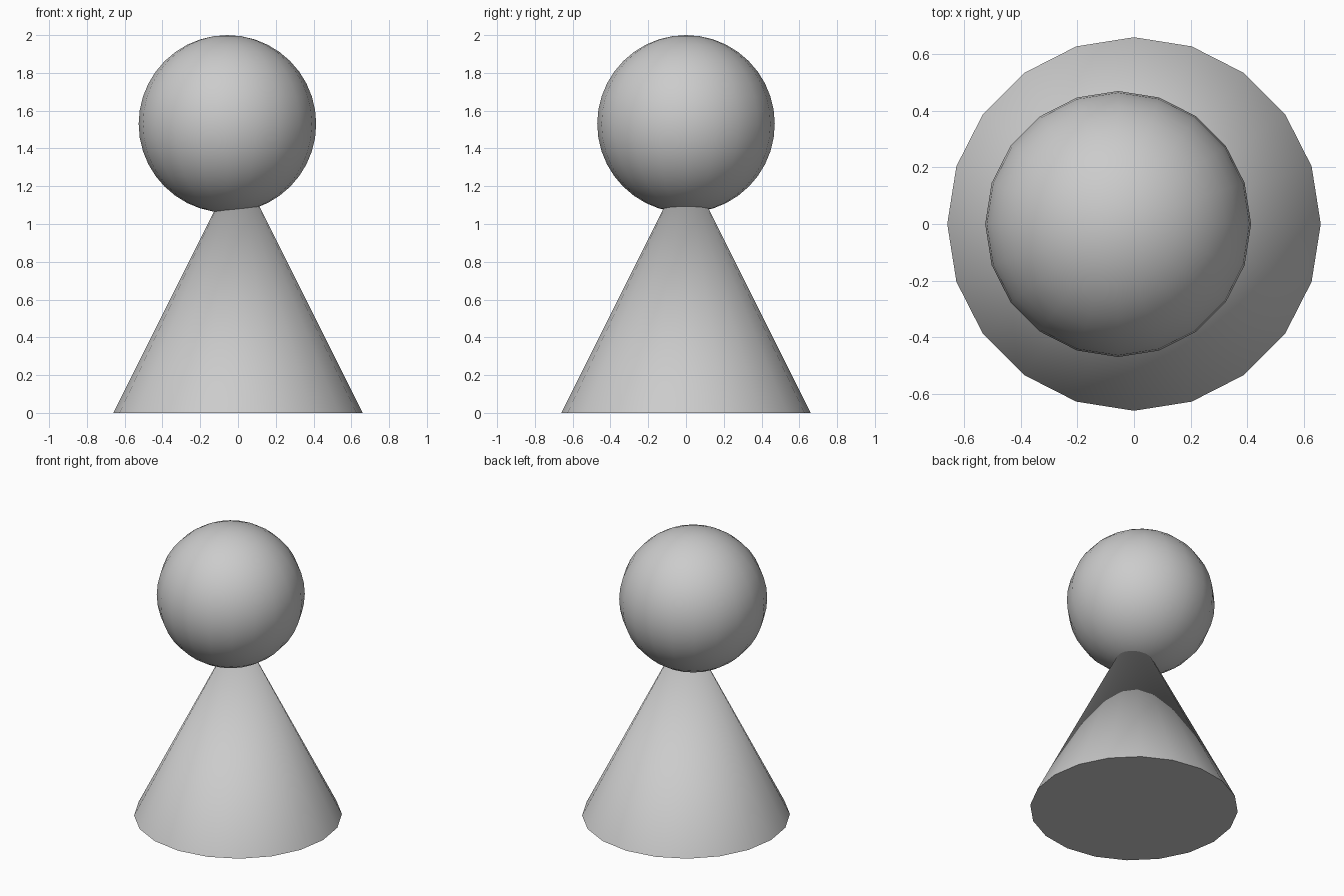
import bpy
import math

cube = bpy.data.objects.get("Cube")
if cube:
    bpy.data.objects.remove(cube, do_unlink=True)

SIDES = 20

# Single plain grey material
grey = bpy.data.materials.new("plain grey")
grey.use_nodes = True
colour = (0.6, 0.6, 0.6, 1)
grey.diffuse_color = colour
grey.node_tree.nodes["Principled BSDF"].inputs["Base Color"].default_value = colour


def finish(name):
    obj = bpy.context.object
    obj.name = name
    obj.data.materials.append(grey)
    bpy.ops.object.shade_smooth_by_angle(angle=math.radians(40))


# Conical body, its tip hidden inside the head
height = 1.32
bpy.ops.mesh.primitive_cone_add(vertices=SIDES, radius1=0.66, radius2=0,
                                depth=height, location=(0, 0, height / 2))
finish("body")

# Round head, set slightly off centre
bpy.ops.mesh.primitive_uv_sphere_add(segments=SIDES, ring_count=SIDES,
                                     radius=0.47, location=(-0.056, 0, 1.53))
finish("head")
